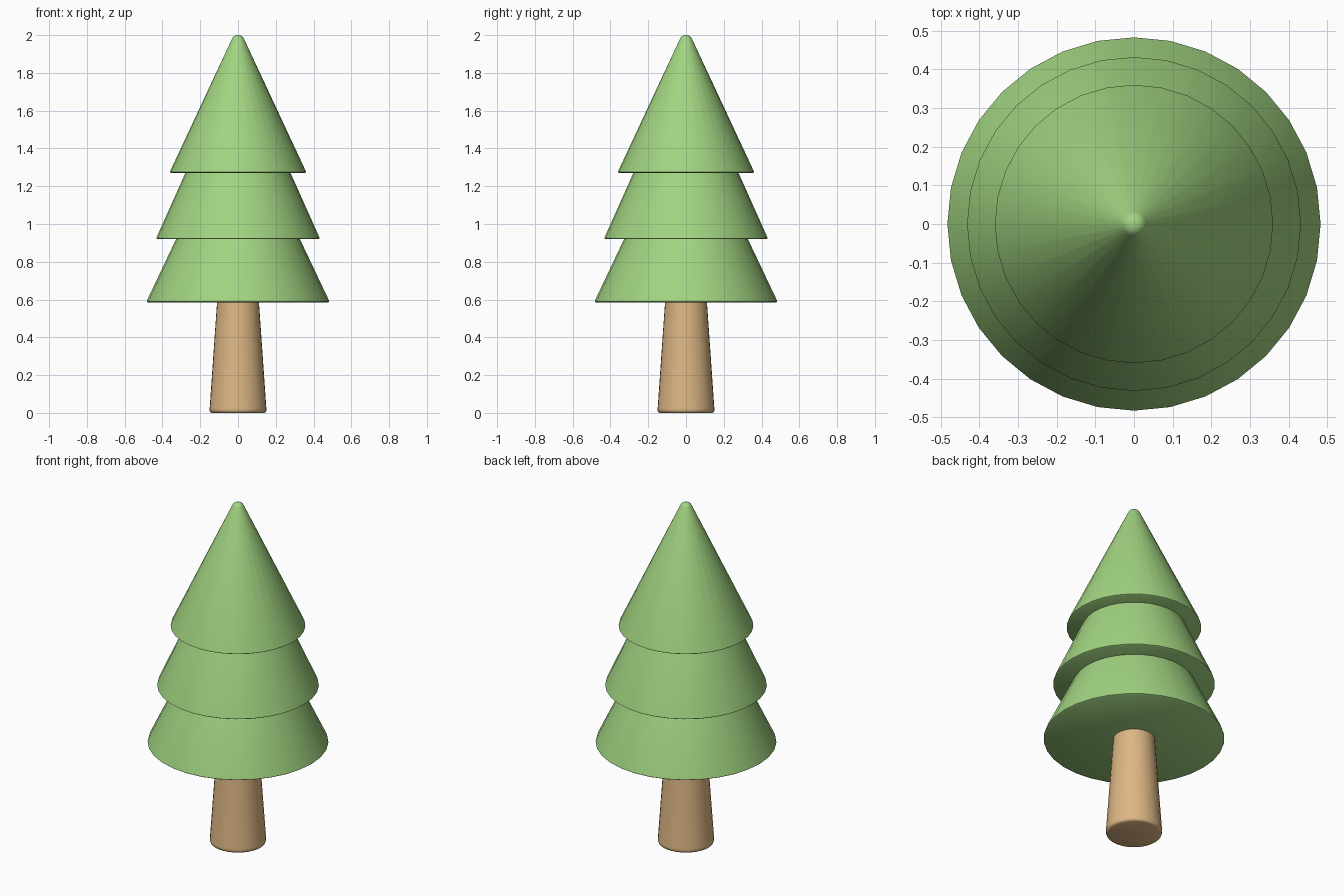
import bpy
import bmesh
import math

if "Cube" in bpy.data.objects:
    bpy.data.objects.remove(bpy.data.objects["Cube"])

SIDES = 32


def material(name, color):
    m = bpy.data.materials.new(name)
    m.diffuse_color = color
    m.use_nodes = True
    m.node_tree.nodes["Principled BSDF"].inputs["Base Color"].default_value = m.diffuse_color
    return m


def lathe(name, profile, mat):
    """Spin (radius, z) points around z; both ends are capped."""
    bm = bmesh.new()
    rings = []
    for r, z in profile:
        rings.append([bm.verts.new((r * math.cos(2 * math.pi * i / SIDES),
                                    r * math.sin(2 * math.pi * i / SIDES), z))
                      for i in range(SIDES)])
    for a, b in zip(rings, rings[1:]):
        for i in range(SIDES):
            j = (i + 1) % SIDES
            bm.faces.new((a[i], a[j], b[j], b[i]))
    bm.faces.new(rings[0][::-1])
    bm.faces.new(rings[-1])
    mesh = bpy.data.meshes.new(name)
    bm.to_mesh(mesh)
    bm.free()
    obj = bpy.data.objects.new(name, mesh)
    bpy.context.collection.objects.link(obj)
    mesh.materials.append(mat)
    bpy.ops.object.select_all(action='DESELECT')
    obj.select_set(True)
    bpy.context.view_layer.objects.active = obj
    bpy.ops.object.shade_smooth_by_angle(angle=math.radians(50))
    return obj


green = material("foliage_green", (0.36, 0.66, 0.22, 1))
wood = material("trunk_wood", (0.72, 0.47, 0.23, 1))

# Tapered trunk with a softened foot
lathe("trunk", [(0.138, 0), (0.147, 0.004), (0.151, 0.015), (0.150, 0.025),
                (0.111, 0.585), (0.11, 0.60)], wood)


def tier(name, radius, z, upper):
    """Foliage cone with a slightly rounded rim."""
    rim = [(radius - 0.006, z), (radius, z + 0.004), (radius - 0.002, z + 0.012)]
    return lathe(name, rim + upper, green)


# Lower and middle skirts tuck just inside the tier above
tier("lower_foliage", 0.483, 0.585, [(0.323, 0.93)])
tier("middle_foliage", 0.432, 0.92, [(0.274, 1.28)])

# Top cone with a rounded tip
tier("top_foliage", 0.36, 1.27,
     [(0.031, 1.982), (0.025, 1.991), (0.015, 1.998), (0.005, 2.0)])
